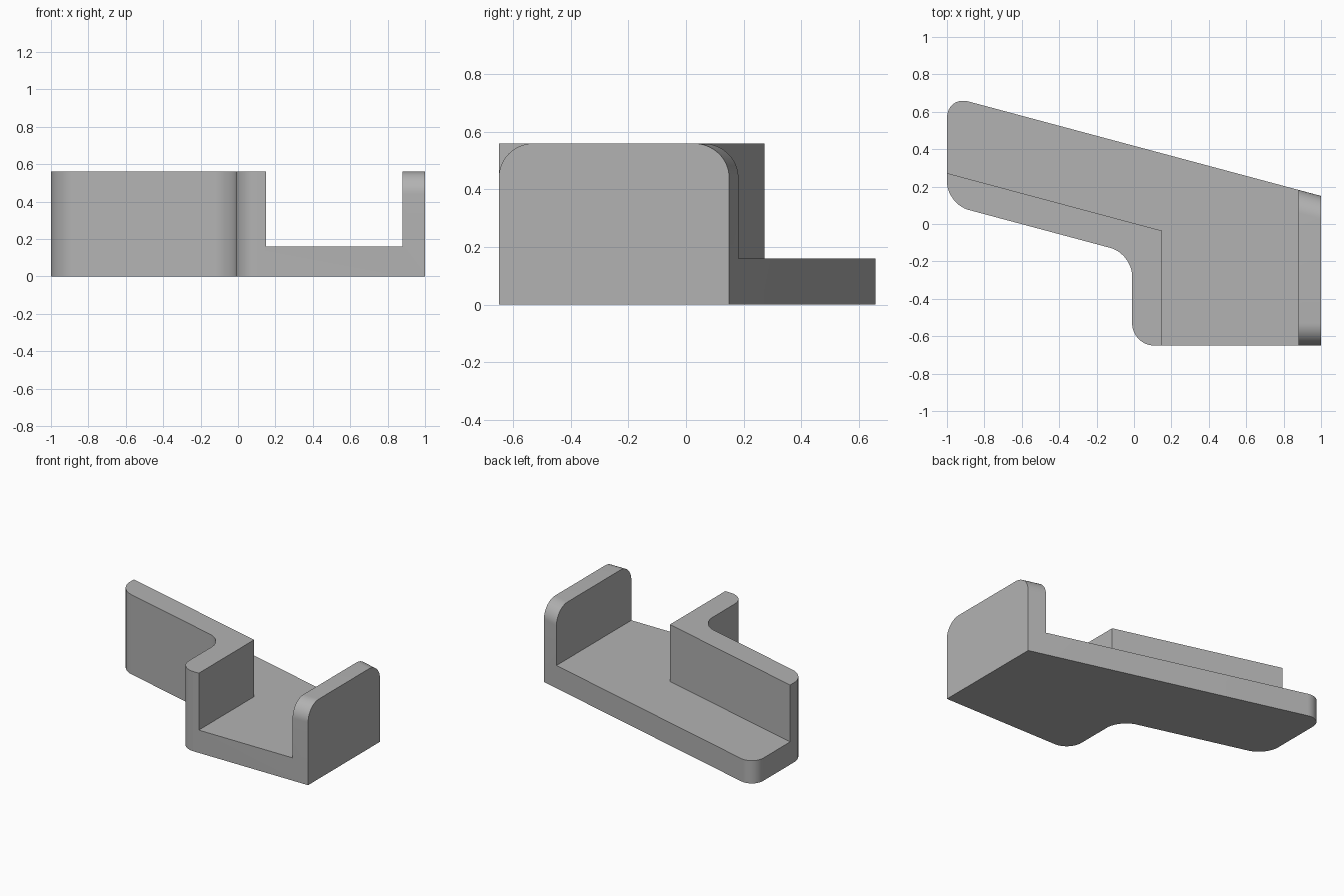
import bpy, bmesh, math

if "Cube" in bpy.data.objects:
    bpy.data.objects.remove(bpy.data.objects["Cube"], do_unlink=True)

SLOPE = math.tan(math.radians(15))
HEIGHT, FLOOR, RADIUS = 0.56, 0.16, 0.12
FRONT, BACK = -0.65, 0.15
WALL = 0.16                      # thickness of the angled wall
INNER = 0.272                    # inner wall line at the left end
OUTER = INNER - WALL / math.cos(math.radians(15))

grey = bpy.data.materials.new("plain grey")
grey.use_nodes = True
colour = (0.45, 0.45, 0.45, 1)
grey.diffuse_color = colour
grey.node_tree.nodes["Principled BSDF"].inputs["Base Color"].default_value = colour


def round_edges(bm, edges):
    bmesh.ops.bevel(bm, geom=edges, offset=RADIUS, offset_type='OFFSET',
                    segments=16, profile=0.5, affect='EDGES')


def prism(name, outline, low, high, rounded=()):
    """Extrude an outline upward, rounding the listed upright corners."""
    bm = bmesh.new()
    bottom = [bm.verts.new((x, y, low)) for x, y in outline]
    top = [bm.verts.new((x, y, high)) for x, y in outline]
    bm.faces.new(bottom)
    bm.faces.new(top)
    for i in range(len(outline)):
        j = (i + 1) % len(outline)
        bm.faces.new((bottom[i], bottom[j], top[j], top[i]))
    bmesh.ops.recalc_face_normals(bm, faces=bm.faces)
    if rounded:
        round_edges(bm, [bm.edges.get((bottom[i], top[i])) for i in rounded])
    mesh = bpy.data.meshes.new(name)
    bm.to_mesh(mesh)
    bm.free()
    mesh.materials.append(grey)
    obj = bpy.data.objects.new(name, mesh)
    bpy.context.collection.objects.link(obj)
    return obj


# Full-height block with rounded upright corners
step = -0.01
bracket = prism("angled_bracket", [
    (1, FRONT), (1, BACK), (-1, BACK + 2 * SLOPE), (-1, OUTER),
    (step, OUTER - (step + 1) * SLOPE), (step, FRONT)],
    0, HEIGHT, rounded=(2, 3, 4, 5))

# Channel cut down to the floor, leaving the angled wall and the end wall
bend = step + WALL
channel = prism("channel_cutter", [
    (bend, -1), (0.88, -1), (0.88, 1.2), (-1.3, 1.2),
    (-1.3, INNER + 0.3 * SLOPE), (bend, INNER - (bend + 1) * SLOPE)],
    FLOOR, 1)
cut = bracket.modifiers.new("channel", 'BOOLEAN')
cut.operation = 'DIFFERENCE'
cut.solver = 'EXACT'
cut.object = channel
for obj in bpy.context.selected_objects:
    obj.select_set(False)
bpy.context.view_layer.objects.active = bracket
bracket.select_set(True)
bpy.ops.object.modifier_apply(modifier=cut.name)
bpy.data.objects.remove(channel, do_unlink=True)

# Rounded top corners of the end wall
bm = bmesh.new()
bm.from_mesh(bracket.data)
corners = [e for e in bm.edges
           if all(v.co.x > 0.85 and v.co.z > HEIGHT - 0.01 for v in e.verts)
           and abs(e.verts[0].co.x - e.verts[1].co.x) > 0.1]
round_edges(bm, corners)
bm.to_mesh(bracket.data)
bm.free()
bpy.ops.object.shade_smooth_by_angle(angle=math.radians(30))
